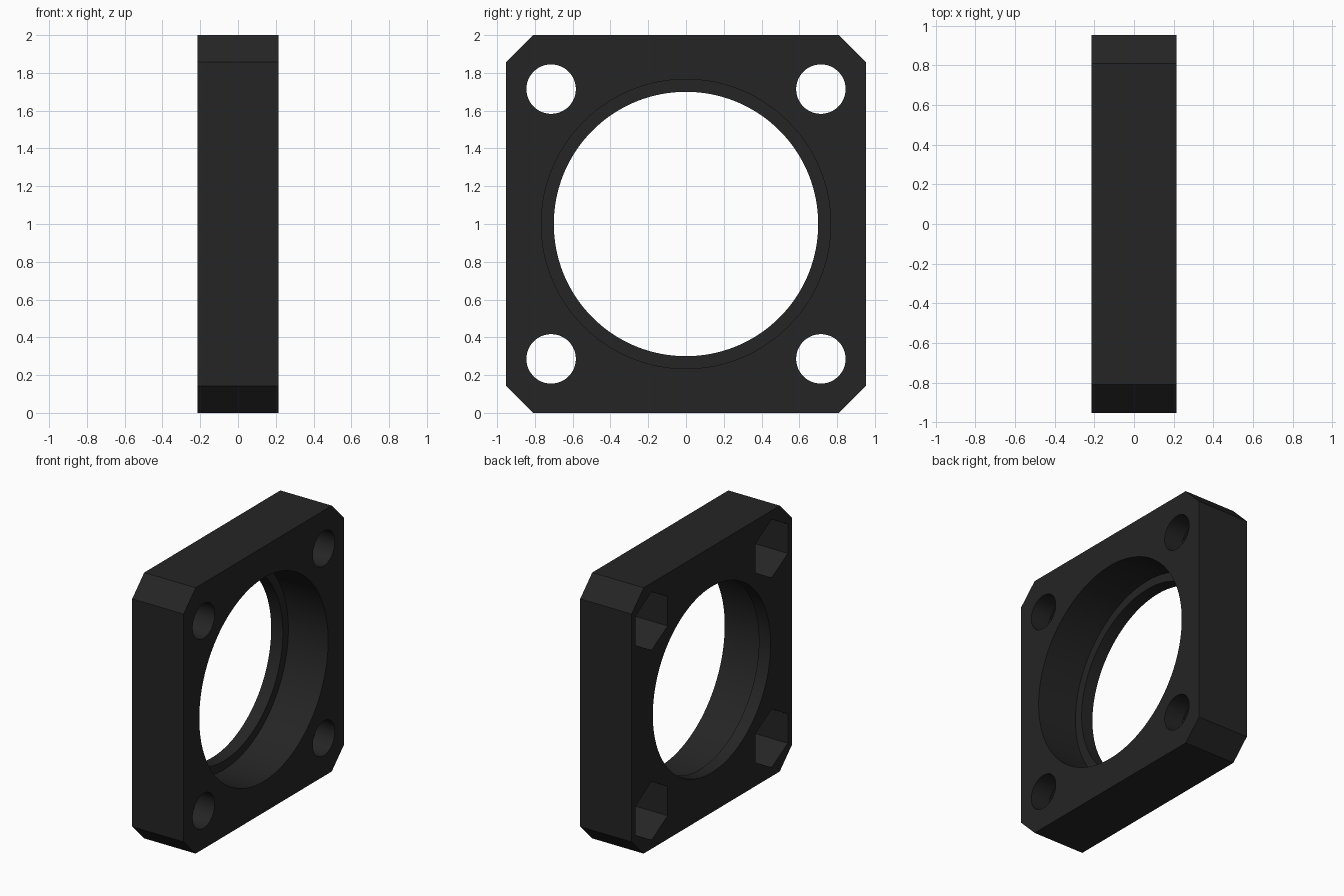
import bpy, bmesh, math
from mathutils import Matrix

if "Cube" in bpy.data.objects:
    bpy.data.objects.remove(bpy.data.objects["Cube"])

HALF_X, HALF_Y, HALF_Z = 0.214, 0.952, 1.0
CHAMFER = 0.143
BOLT = 0.714          # bolt offset from the centre in y and z

black = bpy.data.materials.new("matte black")
black.diffuse_color = (0.018, 0.018, 0.018, 1)
black.use_nodes = True
black.node_tree.nodes["Principled BSDF"].inputs["Base Color"].default_value = black.diffuse_color


def prism(name, points, x0, x1):
    """Extrude a (y, z) outline from x0 to x1."""
    bm = bmesh.new()
    face = bm.faces.new([bm.verts.new((x0, y, z)) for y, z in points])
    ext = bmesh.ops.extrude_face_region(bm, geom=[face])
    verts = [v for v in ext["geom"] if isinstance(v, bmesh.types.BMVert)]
    bmesh.ops.translate(bm, verts=verts, vec=(x1 - x0, 0, 0))
    bmesh.ops.recalc_face_normals(bm, faces=bm.faces)
    mesh = bpy.data.meshes.new(name)
    bm.to_mesh(mesh)
    bm.free()
    mesh.materials.append(black)
    obj = bpy.data.objects.new(name, mesh)
    bpy.context.collection.objects.link(obj)
    return obj


def ring(radius, sides, y=0, z=1, start=0):
    return [(y + radius * math.cos(start + math.tau * i / sides),
             z + radius * math.sin(start + math.tau * i / sides)) for i in range(sides)]


# chamfered plate
a, b, c = HALF_Y, HALF_Z, CHAMFER
outline = [(a, c - b), (a, b - c), (a - c, b), (c - a, b),
           (-a, b - c), (-a, c - b), (c - a, -b), (a - c, -b)]
plate = prism("mounting_plate", [(y, z + 1) for y, z in outline], -HALF_X, HALF_X)

# central bore with a thin retaining lip on the -x side
cutters = [prism("lip_cutter", ring(0.70, 128), -0.4, 0.4),
           prism("bore_cutter", ring(0.766, 128), -HALF_X + 0.097, 0.4)]

# bolt holes with hexagonal nut pockets on the -x side
for sy in (-1, 1):
    for sz in (-1, 1):
        y, z = sy * BOLT, 1 + sz * BOLT
        cutters.append(prism("bolt_cutter", ring(0.131, 48, y, z), -0.4, 0.4))
        cutters.append(prism("nut_cutter", ring(0.22, 6, y, z, math.pi / 6),
                             -0.4, -HALF_X + 0.27))

bpy.context.view_layer.objects.active = plate
plate.select_set(True)
for cutter in cutters:
    mod = plate.modifiers.new("cut", "BOOLEAN")
    mod.operation, mod.solver, mod.object = "DIFFERENCE", "EXACT", cutter
    bpy.ops.object.modifier_apply(modifier=mod.name)
    bpy.data.objects.remove(cutter)

bpy.ops.object.shade_smooth_by_angle(angle=math.radians(30))
